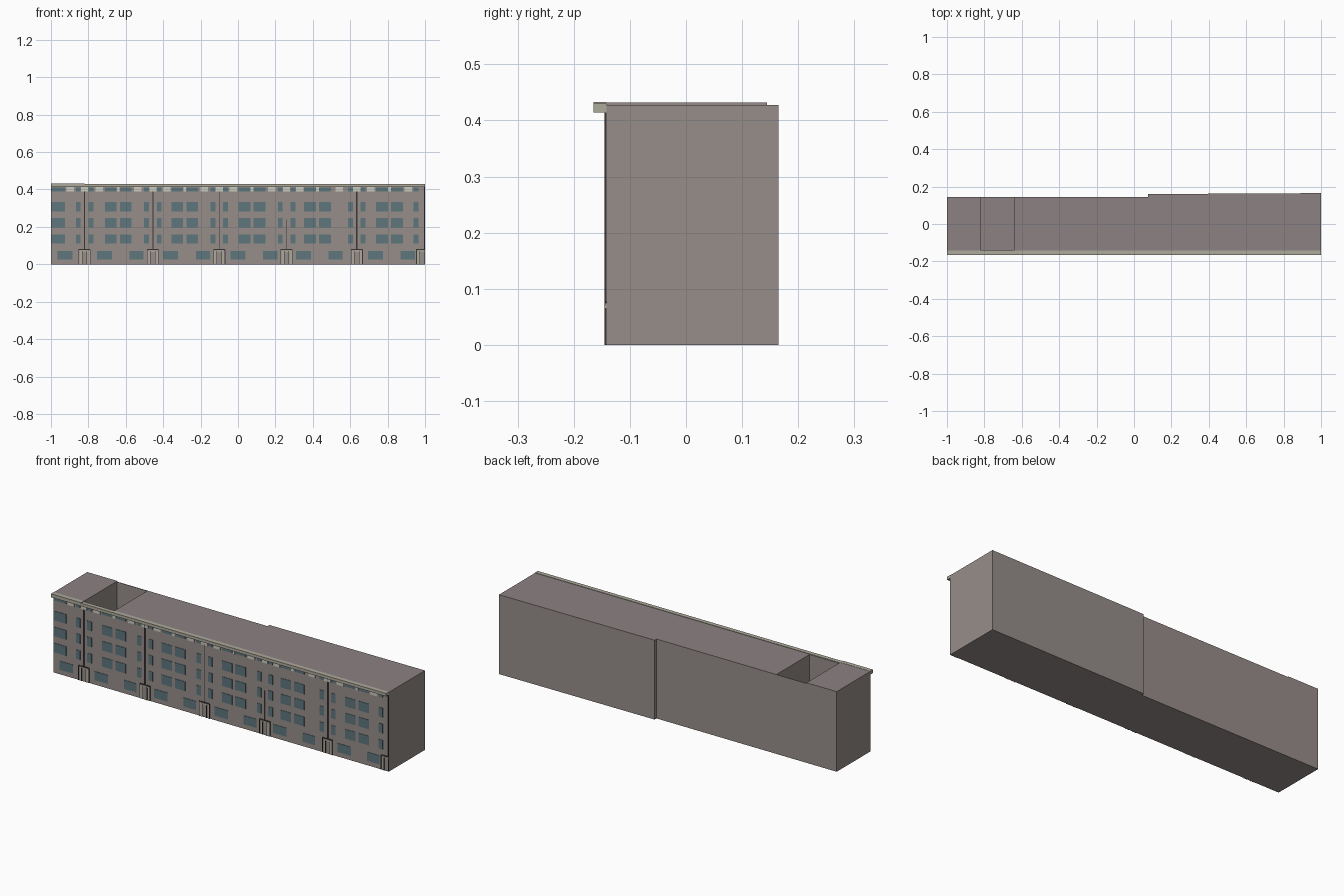
import bpy
import bmesh

cube = bpy.data.objects.get("Cube")
if cube:
    bpy.data.objects.remove(cube, do_unlink=True)


def material(name, rgb):
    m = bpy.data.materials.new(name)
    m.use_nodes = True
    m.diffuse_color = (*rgb, 1)
    m.node_tree.nodes["Principled BSDF"].inputs["Base Color"].default_value = (*rgb, 1)
    return m


WALL = material("warm grey wall", (0.31, 0.27, 0.255))
ROOF = material("mauve grey roof", (0.265, 0.225, 0.225))
STONE = material("beige cornice", (0.42, 0.40, 0.33))
PALE = material("pale trim", (0.60, 0.60, 0.53))
GLASS = material("blue grey glass", (0.11, 0.18, 0.20))
DARK = material("dark metal", (0.04, 0.035, 0.035))

FRONT = -0.142
BACK = 0.144
TOP = 0.428


def finish(name, bm, mats):
    bmesh.ops.recalc_face_normals(bm, faces=bm.faces)
    mesh = bpy.data.meshes.new(name)
    if len(mats) > 1:  # upward faces take the second colour
        for f in bm.faces:
            f.material_index = int(f.normal.z > 0.5)
    bm.to_mesh(mesh)
    bm.free()
    for m in mats:
        mesh.materials.append(m)
    obj = bpy.data.objects.new(name, mesh)
    bpy.context.collection.objects.link(obj)
    return obj


def prism(name, outline, z0, z1, mats):
    bm = bmesh.new()
    base = bm.faces.new([bm.verts.new((x, y, z0)) for x, y in outline])
    top = bmesh.ops.extrude_face_region(bm, geom=[base], use_keep_orig=True)["geom"]
    for v in top:
        if isinstance(v, bmesh.types.BMVert):
            v.co.z = z1
    return finish(name, bm, mats)


def block(name, x0, x1, y0, y1, z0, z1, mats):
    return prism(name, [(x0, y0), (x1, y0), (x1, y1), (x0, y1)], z0, z1, mats)


def plates(name, rects, depth, mat):
    """Thin plates on the street wall, each given as x0, x1, z0, z1."""
    bm = bmesh.new()
    for x0, x1, z0, z1 in rects:
        cube = bmesh.ops.create_cube(bm, size=1)["verts"]
        bmesh.ops.scale(bm, vec=(x1 - x0, depth, z1 - z0), verts=cube)
        bmesh.ops.translate(bm, vec=((x0 + x1) / 2, FRONT - depth / 2, (z0 + z1) / 2), verts=cube)
    return finish(name, bm, [mat])


# Building volumes around the open courtyard
PIT0, PIT1, STEP = -0.82, -0.64, 0.075
block("west_block", -1, PIT0, FRONT, BACK, 0, 0.432, [WALL, ROOF])
prism("main_block", [(PIT1, FRONT), (1, FRONT), (1, 0.165), (STEP, 0.16),
                     (STEP, BACK), (PIT1, BACK)], 0, TOP, [WALL, ROOF])
block("courtyard_floor", PIT0, PIT1, FRONT, BACK, 0, 0.004, [WALL, ROOF])
block("courtyard_front_wall", PIT0, PIT1, FRONT, FRONT + 0.003, 0, TOP, [WALL])
block("courtyard_back_wall", PIT0, PIT1, BACK - 0.003, BACK, 0, TOP, [WALL])

# Overhanging cornice
block("cornice_west", -1, PIT0, -0.165, FRONT, 0.414, 0.433, [STONE])
block("cornice", PIT0, 1, -0.165, FRONT, 0.414, 0.43, [STONE])

# Window columns: narrow ones beside each entrance, wide pairs between them
entrances = [-0.82, -0.455, -0.10, 0.26, 0.635, 0.985]
pairs = [-0.64, -0.285, 0.075, 0.425, 0.81]
columns = [(-0.998, -0.925)]
for c in pairs:
    columns += [(c - 0.071, c - 0.009), (c + 0.009, c + 0.071)]
for e in entrances:
    for x in (e - 0.034, e + 0.034):
        if x < 0.98:
            columns.append((x - 0.013, x + 0.013))
columns.sort()

windows = [(a, b, z - 0.025, z + 0.025) for z in (0.135, 0.222, 0.308) for a, b in columns]
ground = [(-0.965, -0.885)]
for c in pairs:
    ground += [(c - 0.115, c - 0.035), (c + 0.06, c + 0.135)]
windows += [(a, b, 0.025, 0.072) for a, b in ground]
windows += [(a, b, 0.39, 0.411) for a, b in columns]
plates("windows", windows, 0.002, GLASS)

# Pale frieze panels fill the gaps between the attic windows
frieze = []
for (a, b), (c, d) in zip(columns, columns[1:]):
    if c - b > 0.01:
        mid, half = (b + c) / 2, min((c - b) / 2 - 0.002, 0.02)
        frieze.append((mid - half, mid + half, 0.388, 0.412))
plates("frieze_panels", frieze, 0.003, PALE)

# Entrances: dark outline, pale portal and recessed looking door
outlines, portals, doors = [], [], []
for e in entrances:
    edge = min(e + 0.030, 1)
    outlines += [(e - 0.032, e - 0.029, 0, 0.08), (e - 0.032, edge, 0.077, 0.081),
                 (e - 0.014, e - 0.011, 0, 0.07), (e + 0.011, e + 0.014, 0, 0.07)]
    portals += [(e - 0.028, e - 0.015, 0, 0.074), (e - 0.028, min(edge, e + 0.028), 0.066, 0.075)]
    doors.append((e - 0.011, e + 0.011, 0, 0.066))
    if edge < 1:
        outlines.append((e + 0.029, e + 0.032, 0, 0.08))
        portals.append((e + 0.015, e + 0.028, 0, 0.066))
plates("entrance_outlines", outlines, 0.003, DARK)
plates("entrance_portals", portals, 0.002, STONE)
plates("entrance_doors", doors, 0.001, WALL)

# Drainpipes above the entrances
pipes = [(e - 0.003, e + 0.003, 0.08, 0.414) for e in (-0.82, -0.455, 0.635)]
pipes += [(-0.101, -0.099, 0.08, 0.414), (0.259, 0.261, 0.08, 0.24), (0.994, 1, 0.08, 0.414)]
plates("drainpipes", pipes, 0.003, DARK)
